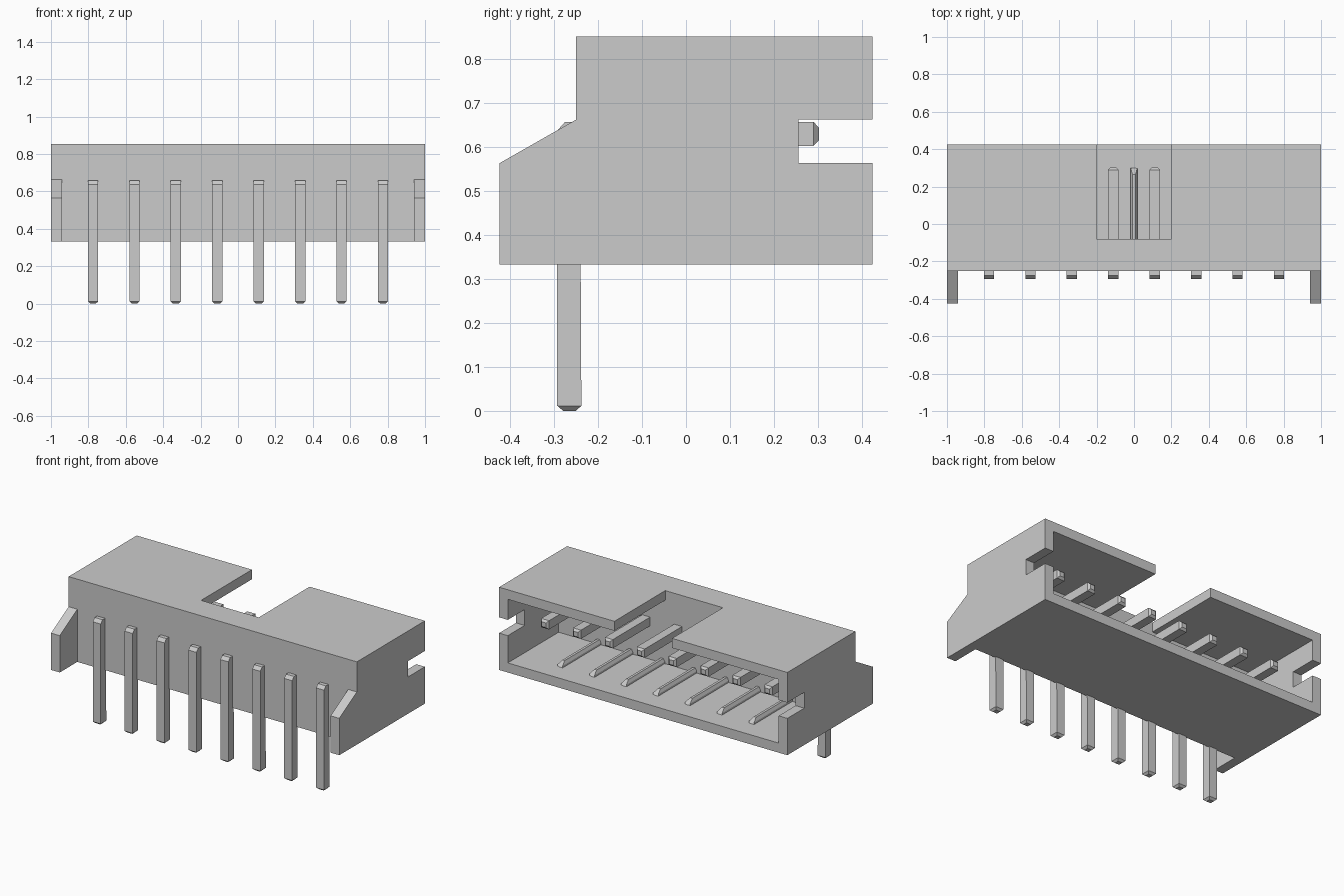
import bpy, bmesh

if "Cube" in bpy.data.objects:
    bpy.data.objects.remove(bpy.data.objects["Cube"], do_unlink=True)

GREY = (0.6, 0.6, 0.6, 1.0)
mat = bpy.data.materials.new("light grey")
mat.use_nodes = True
mat.diffuse_color = GREY
mat.node_tree.nodes["Principled BSDF"].inputs["Base Color"].default_value = GREY


def loft(name, rings):
    """Closed solid skinned through rings that share one vertex count."""
    bm = bmesh.new()
    loops = [[bm.verts.new(p) for p in ring] for ring in rings]
    n = len(loops[0])
    for a, b in zip(loops, loops[1:]):
        for i in range(n):
            j = (i + 1) % n
            bm.faces.new((a[i], a[j], b[j], b[i]))
    bm.faces.new(loops[0])
    bm.faces.new(loops[-1])
    bmesh.ops.recalc_face_normals(bm, faces=bm.faces)
    mesh = bpy.data.meshes.new(name)
    bm.to_mesh(mesh)
    bm.free()
    mesh.materials.append(mat)
    obj = bpy.data.objects.new(name, mesh)
    bpy.context.collection.objects.link(obj)
    return obj


def extrude_x(name, profile, x0, x1):
    return loft(name, [[(x, y, z) for y, z in profile] for x in (x0, x1)])


def cut(target, name, x, y, z):
    """Subtract a box given by its ranges."""
    box = extrude_x(name, [(y[0], z[0]), (y[1], z[0]), (y[1], z[1]), (y[0], z[1])], *x)
    box.hide_render = True
    box.hide_set(True)
    box.display_type = 'WIRE'
    mod = target.modifiers.new(name, 'BOOLEAN')
    mod.operation = 'DIFFERENCE'
    mod.solver = 'EXACT'
    mod.object = box


# Housing: side outline, then hollowed and notched
WALL = 0.06
BOTTOM, TOP, BACK = 0.333, 0.852, 0.424
housing = extrude_x("housing", [(-0.424, BOTTOM), (BACK, BOTTOM), (BACK, TOP),
                                (-0.25, TOP), (-0.25, 0.663), (-0.424, 0.564)], -1, 1)
inner = 1 - WALL
cutters = [
    ("wing_gap_cutter", (-inner, inner), (-0.6, -0.25), (0.1, 1.0)),
    ("cavity_cutter", (-inner, inner), (-0.08, 0.6), (BOTTOM + WALL, TOP - WALL)),
    ("top_notch_cutter", (-0.2, 0.2), (-0.08, 0.7), (0.7, 1.0)),
    ("left_slot_cutter", (0.9, 1.1), (0.256, 0.65), (0.564, 0.663)),
    ("right_slot_cutter", (-1.1, -0.9), (0.256, 0.65), (0.564, 0.663)),
]
for c in cutters:
    cut(housing, *c)

# Apply the cuts and drop the cutters
bpy.context.view_layer.update()
graph = bpy.context.evaluated_depsgraph_get()
final = bpy.data.meshes.new_from_object(housing.evaluated_get(graph))
housing.modifiers.clear()
housing.data = final
for c in cutters:
    bpy.data.objects.remove(bpy.data.objects[c[0]], do_unlink=True)

# Bent pins: (outer y, outer z, inner y, inner z, half width) along the path
PIN = [(-0.279, 0.0, -0.251, 0.0, 0.015),
       (-0.293, 0.012, -0.238, 0.012, 0.0275),
       (-0.293, 0.638, -0.241, 0.600, 0.0275),
       (-0.275, 0.658, -0.238, 0.603, 0.0275),
       (0.290, 0.658, 0.290, 0.603, 0.0275),
       (0.302, 0.645, 0.302, 0.616, 0.015)]
PITCH = 0.2214
for k in range(8):
    x = (k - 3.5) * PITCH
    loft(f"pin_{k + 1}", [[(x - w, oy, oz), (x + w, oy, oz), (x + w, iy, iz), (x - w, iy, iz)]
                          for oy, oz, iy, iz, w in PIN])

# Floor ribs between the pins: tapered section with a sloped end
FLOOR = BOTTOM + WALL
for k in range(7):
    x = (k - 3) * PITCH
    loft(f"floor_rib_{k + 1}", [[(x - 0.018, y, FLOOR - 0.005), (x + 0.018, y, FLOOR - 0.005),
                                 (x + 0.018, y, FLOOR + 0.012), (x + 0.008, yt, FLOOR + 0.03),
                                 (x - 0.008, yt, FLOOR + 0.03), (x - 0.018, y, FLOOR + 0.012)]
                                for y, yt in ((-0.09, -0.09), (0.3, 0.265))])
